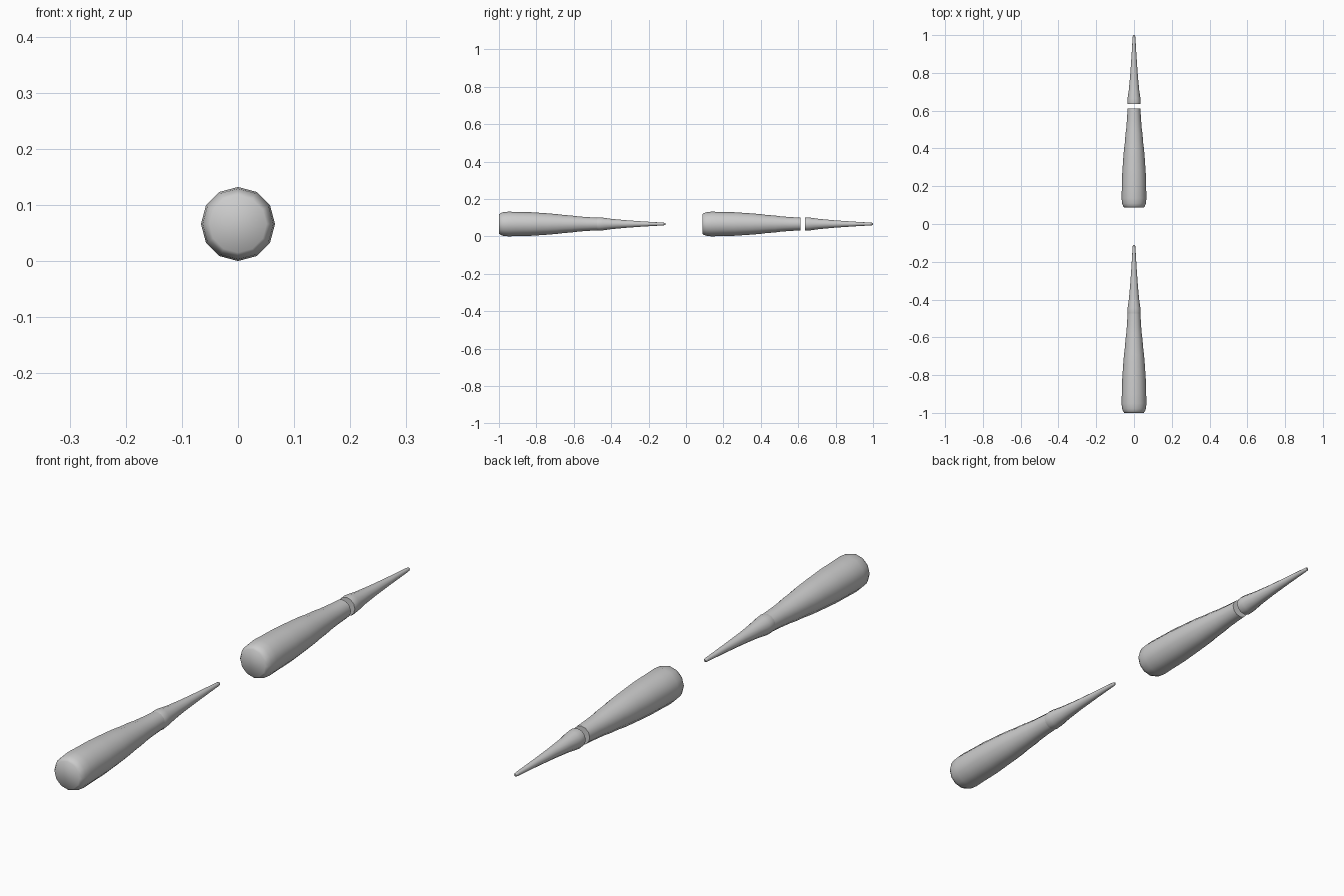
import bpy, bmesh, math

if "Cube" in bpy.data.objects:
    bpy.data.objects.remove(bpy.data.objects["Cube"])

SIDES = 12
AXIS_Z = 0.066


def lathe(name, profile, y0):
    """Closed 12-sided solid of revolution along y from (distance, radius) pairs."""
    bm = bmesh.new()
    rings = []
    for d, r in profile:
        rings.append([bm.verts.new((r * math.sin(2 * math.pi * i / SIDES), y0 + d,
                                    AXIS_Z + r * math.cos(2 * math.pi * i / SIDES)))
                      for i in range(SIDES)])
    for a, b in zip(rings, rings[1:]):
        for i in range(SIDES):
            j = (i + 1) % SIDES
            bm.faces.new((a[i], a[j], b[j], b[i]))
    bm.faces.new(rings[0])
    bm.faces.new(rings[-1])
    bmesh.ops.recalc_face_normals(bm, faces=bm.faces)
    mesh = bpy.data.meshes.new(name)
    bm.to_mesh(mesh)
    bm.free()
    obj = bpy.data.objects.new(name, mesh)
    bpy.context.collection.objects.link(obj)
    bpy.ops.object.select_all(action='DESELECT')
    obj.select_set(True)
    bpy.context.view_layer.objects.active = obj
    bpy.ops.object.shade_smooth_by_angle(angle=math.radians(50))
    return obj


# Thick rounded handle with a gently stepped taper
handle = [(0, 0.051), (0.008, 0.058), (0.022, 0.063), (0.05, 0.066), (0.10, 0.0645),
          (0.17, 0.063), (0.20, 0.061), (0.26, 0.057), (0.31, 0.053), (0.34, 0.049),
          (0.39, 0.045), (0.42, 0.041), (0.47, 0.037), (0.525, 0.034)]
# Slim pointed tip with a short collar
tip = [(0, 0.034), (0.012, 0.0355), (0.03, 0.034), (0.075, 0.0275), (0.15, 0.0205),
       (0.25, 0.0135), (0.35, 0.0075), (0.36, 0.0065), (0.365, 0.004)]

# Assembled copy in front, separated copy behind
for label, y_handle, y_tip in (("assembled", -1.0, -0.475), ("separated", 0.087, 0.635)):
    lathe(label + "_handle", handle, y_handle)
    lathe(label + "_tip", tip, y_tip)
